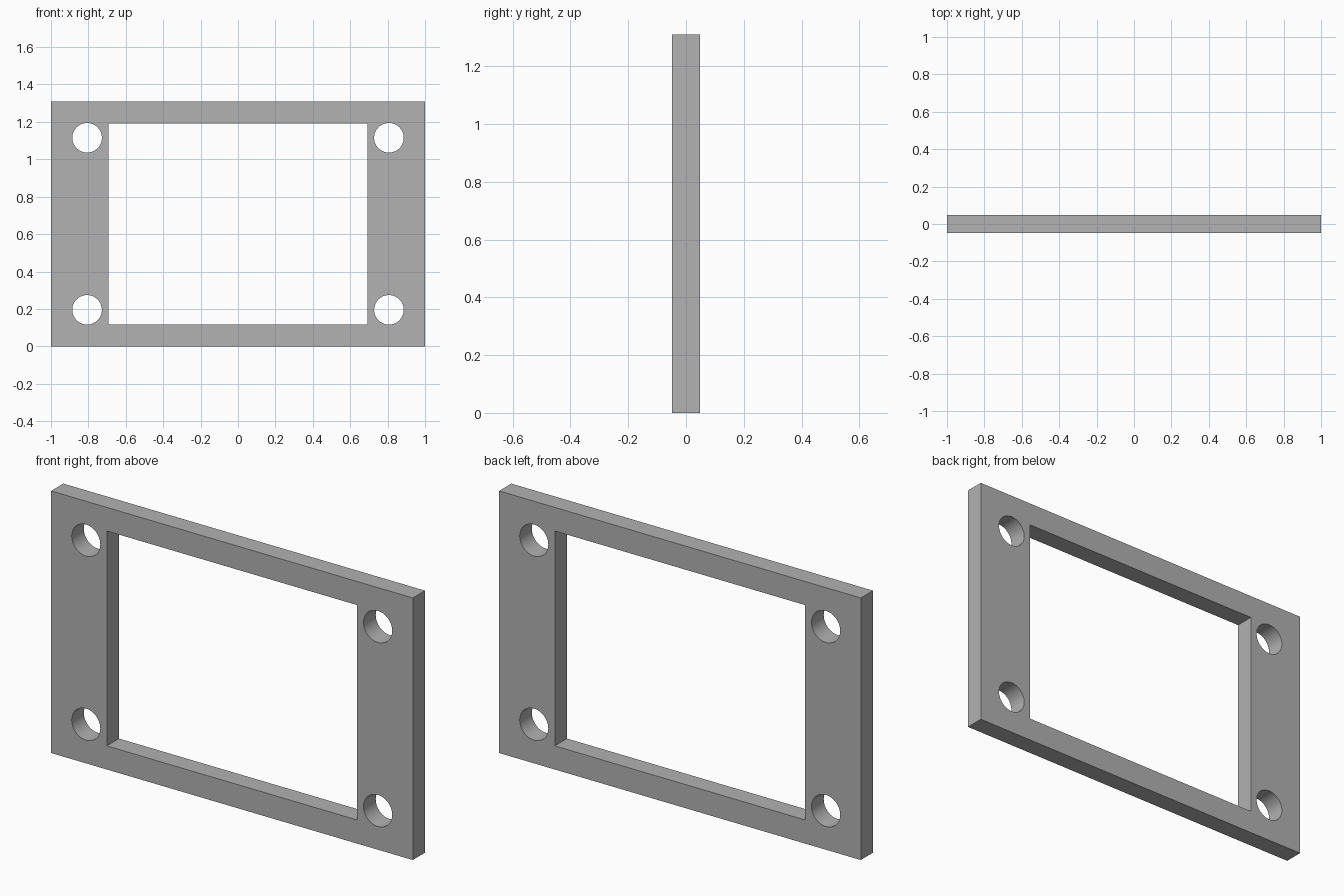
import bpy, bmesh, math
from mathutils import Matrix

cube = bpy.data.objects.get("Cube")
if cube:
    bpy.data.objects.remove(cube, do_unlink=True)

WIDTH, HEIGHT, DEPTH = 2.0, 1.31, 0.096
MID = HEIGHT / 2

grey = bpy.data.materials.new("plain_grey")
grey.use_nodes = True
grey.diffuse_color = (0.445, 0.445, 0.445, 1)
grey.node_tree.nodes["Principled BSDF"].inputs["Base Color"].default_value = grey.diffuse_color


def add_outline(curve, points):
    spline = curve.splines.new("POLY")
    spline.points.add(len(points) - 1)
    for point, (x, y) in zip(spline.points, points):
        point.co = (x, y, 0, 1)
    spline.use_cyclic_u = True


def rectangle(half_w, half_h):
    return [(-half_w, -half_h), (half_w, -half_h), (half_w, half_h), (-half_w, half_h)]


def circle(cx, cy, radius, sides=64):
    angles = [2 * math.pi * i / sides for i in range(sides)]
    return [(cx + radius * math.cos(a), cy + radius * math.sin(a)) for a in angles]


# Flat plate profile: outer edge, window opening, four bolt holes
profile = bpy.data.curves.new("frame_profile", "CURVE")
profile.dimensions = "2D"
profile.fill_mode = "BOTH"
profile.extrude = DEPTH / 2
add_outline(profile, rectangle(WIDTH / 2, MID))
add_outline(profile, rectangle(0.692, 0.537))
for sx in (-1, 1):
    for sy in (-1, 1):
        add_outline(profile, circle(sx * 0.807, sy * 0.46, 0.079))

frame = bpy.data.objects.new("frame_plate", profile)
bpy.context.collection.objects.link(frame)
bpy.ops.object.select_all(action="DESELECT")
frame.select_set(True)
bpy.context.view_layer.objects.active = frame
bpy.ops.object.convert(target="MESH")
frame = bpy.context.object

# Weld the caps to the walls and stand the plate upright on the ground
bm = bmesh.new()
bm.from_mesh(frame.data)
bmesh.ops.remove_doubles(bm, verts=bm.verts, dist=0.0001)
bm.transform(Matrix.Translation((0, 0, MID)) @ Matrix.Rotation(math.pi / 2, 4, "X"))
bmesh.ops.recalc_face_normals(bm, faces=bm.faces)
bm.to_mesh(frame.data)
bm.free()

frame.data.materials.clear()
frame.data.materials.append(grey)
bpy.ops.object.shade_smooth_by_angle(angle=math.radians(30))
